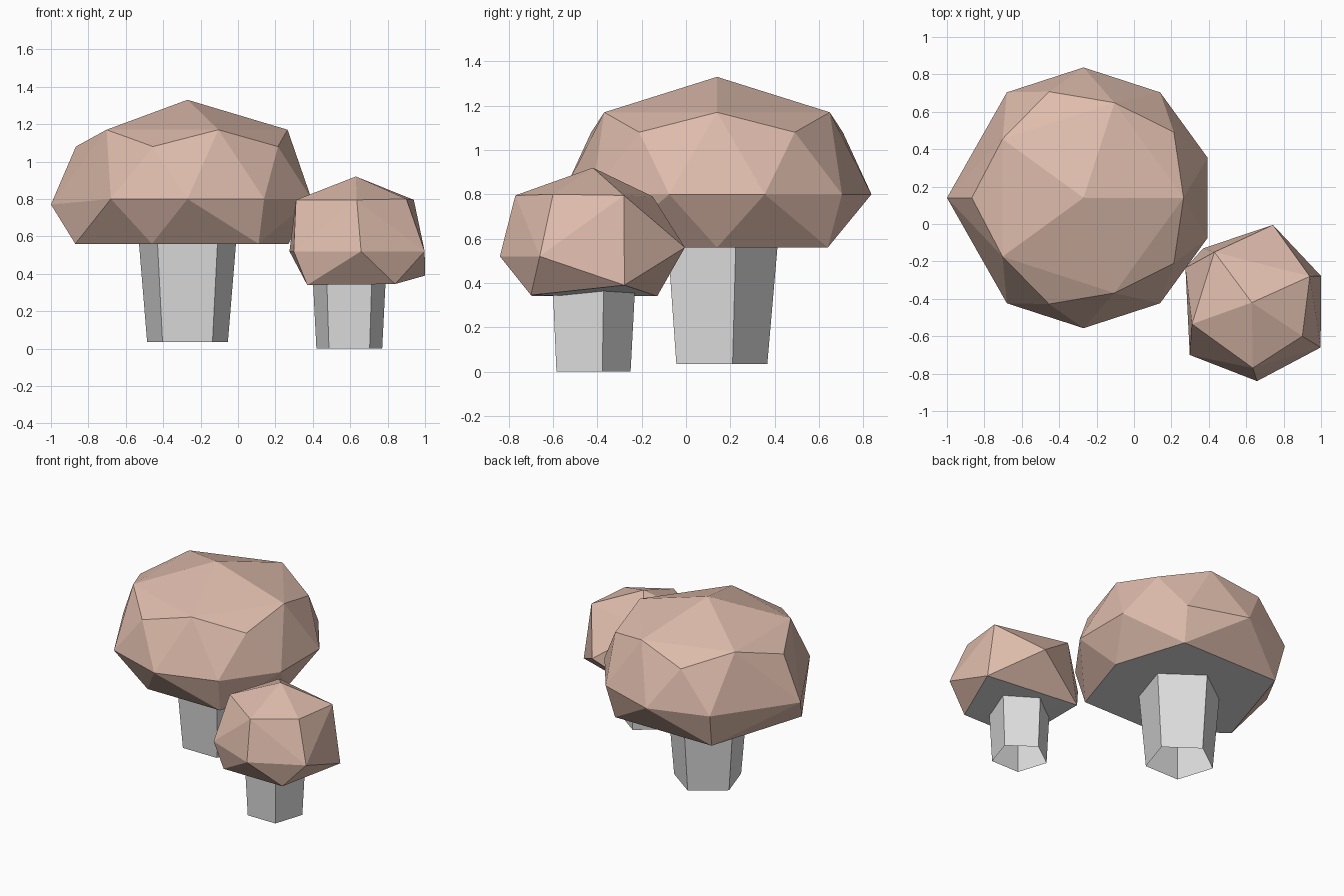
import bpy, bmesh, math

if "Cube" in bpy.data.objects:
    bpy.data.objects.remove(bpy.data.objects["Cube"])


def material(name, rgb):
    m = bpy.data.materials.new(name)
    m.diffuse_color = (*rgb, 1)
    m.use_nodes = True
    m.node_tree.nodes["Principled BSDF"].inputs["Base Color"].default_value = m.diffuse_color
    return m


CAP = material("dusty_pink_brown", (0.73, 0.50, 0.41))
PALE = material("pale_grey", (0.73, 0.73, 0.73))


def finish(name, bm, mats):
    me = bpy.data.meshes.new(name)
    bm.to_mesh(me)
    bm.free()
    for m in mats:
        me.materials.append(m)
    ob = bpy.data.objects.new(name, me)
    bpy.context.collection.objects.link(ob)


def ring(cx, cy, r, z, n, start):
    return [(cx + r * math.cos(math.radians(start + 360 * k / n)),
             cy + r * math.sin(math.radians(start + 360 * k / n)), z) for k in range(n)]


def cap(name, points):
    # faceted cap: hull of the rings, flat underside in pale grey
    bm = bmesh.new()
    for p in points:
        bm.verts.new(p)
    res = bmesh.ops.convex_hull(bm, input=bm.verts[:])
    loose = [v for v in bm.verts if not v.link_faces]
    bmesh.ops.delete(bm, geom=loose, context='VERTS')
    bmesh.ops.recalc_face_normals(bm, faces=bm.faces[:])
    for f in bm.faces:
        f.material_index = 1 if f.normal.z < -0.9 else 0
    finish(name, bm, [CAP, PALE])


def stem(name, cx, cy, r0, r1, z0, z1):
    # five-sided tapered tube, open at the ends
    bm = bmesh.new()
    low = [bm.verts.new(p) for p in ring(cx, cy, r0, z0, 5, 90)]
    top = [bm.verts.new(p) for p in ring(cx, cy, r1, z1, 5, 90)]
    for k in range(5):
        j = (k + 1) % 5
        bm.faces.new((low[k], low[j], top[j], top[k]))
    finish(name, bm, [PALE])


# large mushroom
X, Y = -0.27, 0.14
points = [(X, Y, 1.33)]
points += ring(X, Y, 0.535, 1.17, 5, 0) + ring(X, Y, 0.597, 1.08, 5, 36)
points += [p for p in ring(X, Y, 0.697, 0.80, 10, 18) if p[0] > X - 0.6]
points.append((-1.0, Y, 0.77))
for dx, dy in [(0.54, 0), (0.38, 0.5), (-0.38, 0.5), (-0.6, -0.2), (-0.19, -0.5), (0.38, -0.5)]:
    points.append((X + dx, Y + dy, 0.56))
cap("large_cap", points)
stem("large_stem", X, Y, 0.227, 0.273, 0.035, 0.565)

# small mushroom
cap("small_cap", [
    (0.63, -0.42, 0.92),
    (0.94, -0.28, 0.795), (0.90, -0.60, 0.80), (0.635, -0.77, 0.795),
    (0.31, -0.535, 0.795), (0.43, -0.15, 0.79),
    (0.275, -0.235, 0.52), (0.743, -0.005, 0.56), (0.998, -0.66, 0.52),
    (0.658, -0.84, 0.52), (0.298, -0.70, 0.52),
    (1.0, -0.278, 0.39), (0.37, -0.13, 0.34), (0.37, -0.69, 0.34), (0.84, -0.70, 0.345)])
stem("small_stem", 0.595, -0.435, 0.185, 0.205, 0.0, 0.375)
